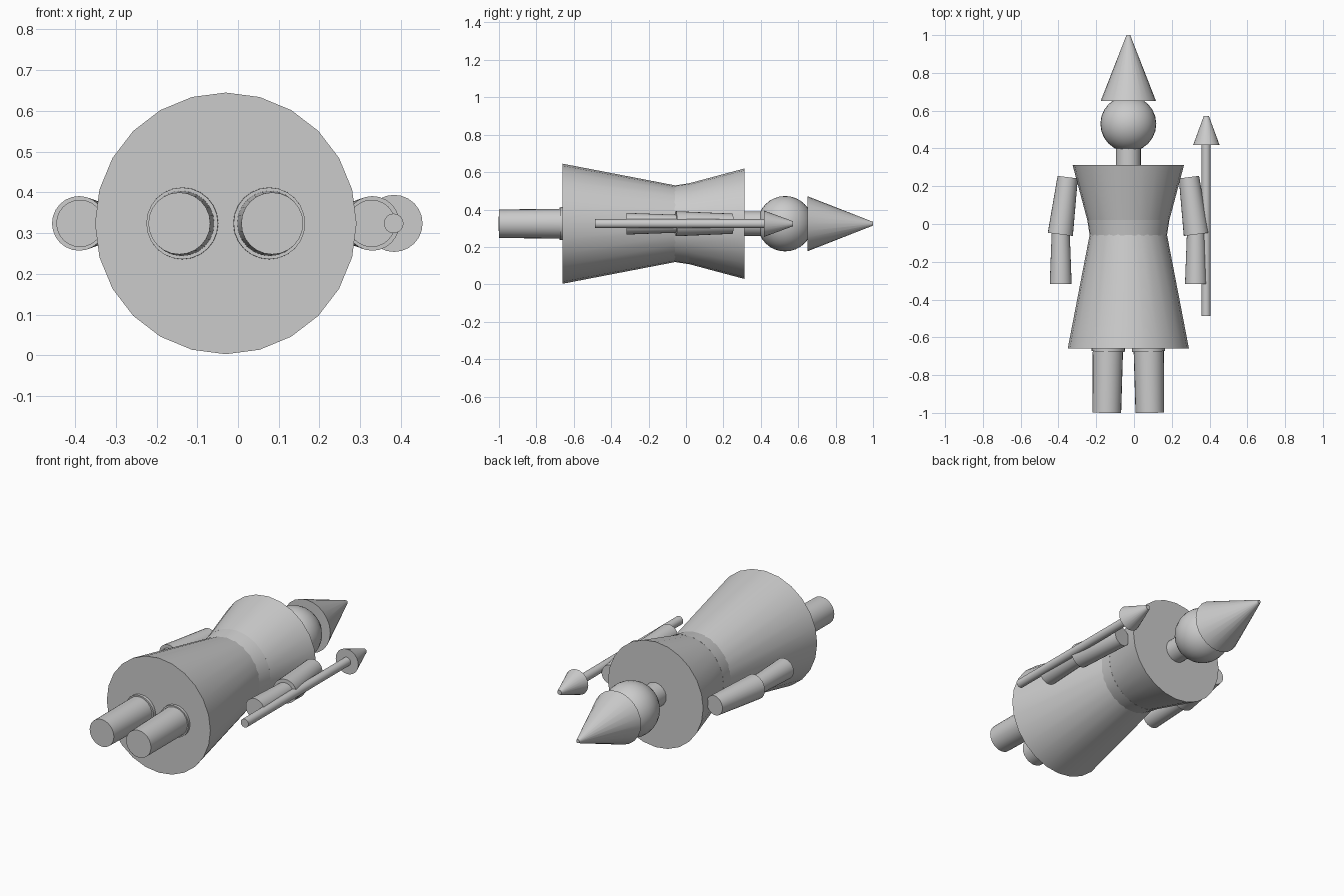
import bpy
from mathutils import Vector

cube = bpy.data.objects.get("Cube")
if cube:
    bpy.data.objects.remove(cube)

CX, CZ = -0.03, 0.324  # body axis, running along y

grey = bpy.data.materials.new("plain grey")
grey.use_nodes = True
grey.diffuse_color = (0.6, 0.6, 0.6, 1)
grey.node_tree.nodes["Principled BSDF"].inputs["Base Color"].default_value = (0.6, 0.6, 0.6, 1)


def finish(name):
    ob = bpy.context.object
    ob.name = name
    ob.data.materials.append(grey)
    bpy.ops.object.shade_smooth_by_angle(angle=0.6)
    return ob


def cone(name, start, end, r1, r2, sides=24):
    """Tapered cylinder between two (x, y) points at the axis height."""
    a, b = Vector((*start, CZ)), Vector((*end, CZ))
    d = b - a
    bpy.ops.mesh.primitive_cone_add(vertices=sides, radius1=r1, radius2=r2,
                                    depth=d.length, location=(a + b) / 2,
                                    rotation=d.to_track_quat('Z', 'Y').to_euler())
    return finish(name)


# Body
cone("skirt", (CX, -0.66), (CX, 0.02), 0.321, 0.19)
cone("waist", (CX, -0.07), (CX, 0.02), 0.203, 0.217, 32)
cone("torso", (CX, 0.02), (CX, 0.312), 0.217, 0.295)
cone("neck", (CX, 0.25), (CX, 0.45), 0.066, 0.066)

# Head and pointed hat
bpy.ops.mesh.primitive_uv_sphere_add(segments=24, ring_count=16, radius=0.148,
                                     location=(CX, 0.53, CZ))
finish("head")
cone("hat", (CX, 0.65), (CX, 1.0), 0.147, 0.01)

# Limbs, mirrored about the body axis
for side, s in (("left", 1), ("right", -1)):
    cone(side + "_upper_leg", (CX + s * 0.107, -0.675), (CX + s * 0.1, -0.3), 0.088, 0.095)
    cone(side + "_lower_leg", (CX + s * 0.114, -1.0), (CX + s * 0.107, -0.6), 0.076, 0.081)
    cone(side + "_upper_arm", (CX + s * 0.36, -0.055), (CX + s * 0.321, 0.248), 0.067, 0.054)
    cone(side + "_forearm", (CX + s * 0.358, -0.317), (CX + s * 0.358, 0.0), 0.058, 0.046)

# Spear beside the left hand
cone("spear_shaft", (0.382, -0.487), (0.382, 0.45), 0.024, 0.024)
cone("spear_head", (0.383, 0.418), (0.383, 0.573), 0.07, 0.013)
